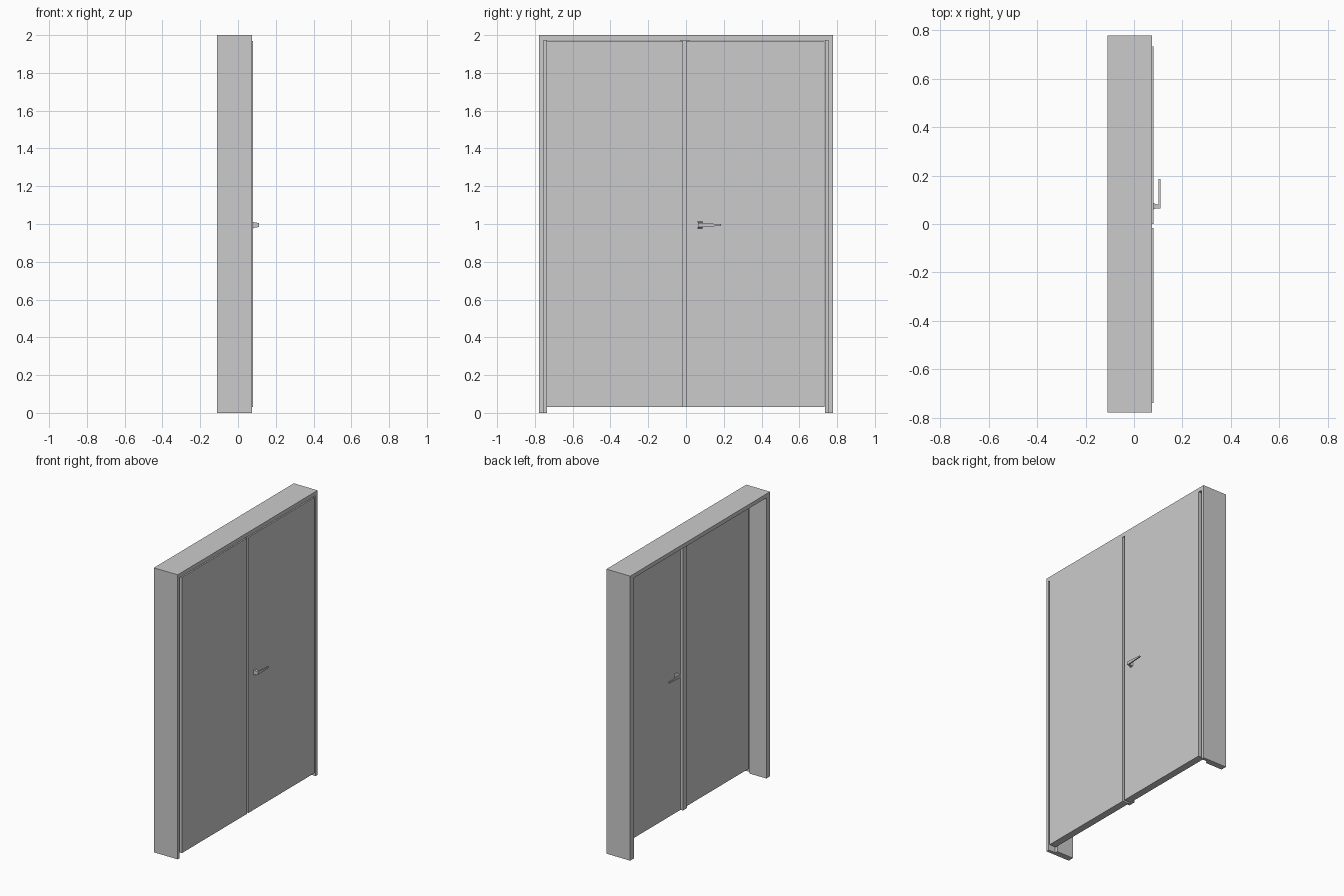
import bpy, bmesh

if "Cube" in bpy.data.objects:
    bpy.data.objects.remove(bpy.data.objects["Cube"])


def make(name, bm):
    bmesh.ops.recalc_face_normals(bm, faces=bm.faces)
    mesh = bpy.data.meshes.new(name)
    bm.to_mesh(mesh)
    bm.free()
    obj = bpy.data.objects.new(name, mesh)
    bpy.context.collection.objects.link(obj)
    return obj


def loft(bm, a, b):
    """Closed solid between two matching rings of points."""
    va, vb = [bm.verts.new(p) for p in a], [bm.verts.new(p) for p in b]
    n = len(a)
    bm.faces.new(va)
    bm.faces.new(vb)
    for i in range(n):
        j = (i + 1) % n
        bm.faces.new((va[i], va[j], vb[j], vb[i]))


def prism(name, profile, z0, z1):
    bm = bmesh.new()
    loft(bm, [(x, y, z0) for x, y in profile], [(x, y, z1) for x, y in profile])
    return make(name, bm)


def box(name, x0, x1, y0, y1, z0, z1):
    return prism(name, [(x0, y0), (x1, y0), (x1, y1), (x0, y1)], z0, z1)


# Frame: rebated jambs and a plain head
HEAD = 1.972
jamb = [(-0.11, 0.777), (0.075, 0.777), (0.075, 0.755),
        (0.02, 0.755), (0.02, 0.735), (-0.11, 0.735)]
for side, s in (("left", -1), ("right", 1)):
    prism("jamb_" + side, [(x, s * y) for x, y in jamb], 0, HEAD)
box("frame_head", -0.11, 0.075, -0.777, 0.777, HEAD, 2.0)

# Door leaves, with a narrow gap between them
box("door_leaf_left", 0.03, 0.08, -0.738, -0.016, 0.03, 1.968)
box("door_leaf_right", 0.03, 0.08, 0.0, 0.733, 0.03, 1.968)

# Cover strip behind the meeting edges
box("meeting_strip", 0.012, 0.03, -0.03, 0.018, 0.03, HEAD)


def rect_x(x, y0, y1, z0, z1):
    return [(x, y0, z0), (x, y1, z0), (x, y1, z1), (x, y0, z1)]


def rect_y(y, x0, x1, z0, z1):
    return [(x0, y, z0), (x1, y, z0), (x1, y, z1), (x0, y, z1)]


# Lever handles: tapered neck plus tapered lever, mirrored through the leaf
for side, face, s in (("front", 0.08, 1), ("back", 0.03, -1)):
    bm = bmesh.new()
    loft(bm, rect_x(face, 0.060, 0.087, 0.976, 1.012),
         rect_x(face + s * 0.006, 0.062, 0.084, 0.979, 1.010))
    loft(bm, rect_x(face + s * 0.006, 0.063, 0.083, 0.980, 1.009),
         rect_x(face + s * 0.029, 0.064, 0.078, 0.984, 1.005))
    x0, x1 = sorted((face + s * 0.022, face + s * 0.030))
    loft(bm, rect_y(0.063, x0, x1, 0.983, 1.006),
         rect_y(0.185, x0, x1, 0.990, 0.999))
    make("lever_handle_" + side, bm)
